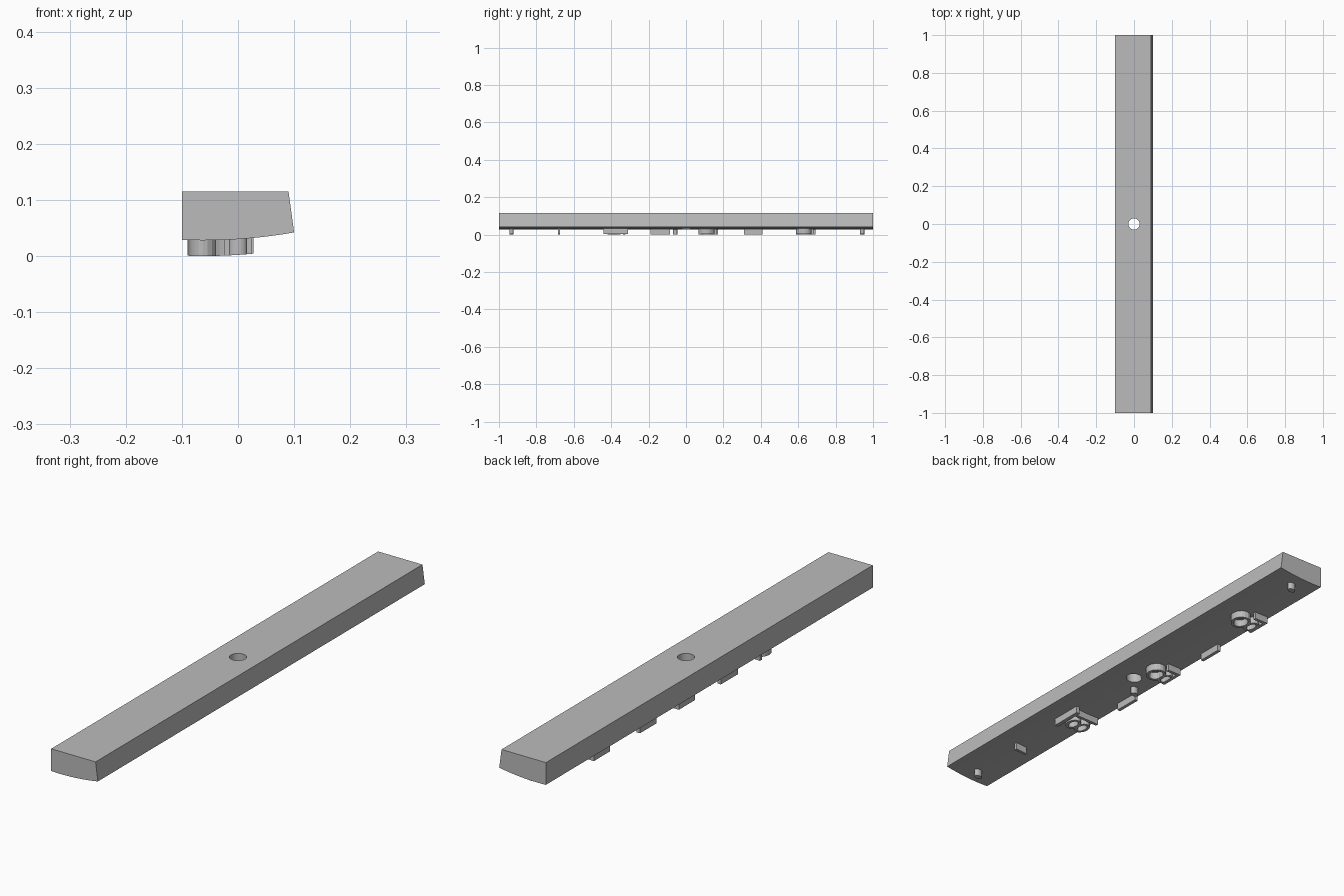
import bpy
import bmesh
from math import sin, cos, pi

if "Cube" in bpy.data.objects:
    bpy.data.objects.remove(bpy.data.objects["Cube"])

grey = bpy.data.materials.new("plain grey")
grey.use_nodes = True
grey.diffuse_color = (0.5, 0.5, 0.5, 1)
grey.node_tree.nodes["Principled BSDF"].inputs["Base Color"].default_value = (0.5, 0.5, 0.5, 1)


def underside(x):
    """Height of the gently curved underside."""
    return 0.028 + 0.014 * ((x + 0.06) / 0.16) ** 2


def finish(name, bm):
    bmesh.ops.recalc_face_normals(bm, faces=bm.faces)
    mesh = bpy.data.meshes.new(name)
    bm.to_mesh(mesh)
    bm.free()
    mesh.materials.append(grey)
    obj = bpy.data.objects.new(name, mesh)
    bpy.context.collection.objects.link(obj)
    return obj


def solid(name, outline):
    """Raised pad hanging from the underside, following its curve."""
    bm = bmesh.new()
    low = [bm.verts.new((x, y, underside(x) - 0.028)) for x, y in outline]
    high = [bm.verts.new((x, y, underside(x) + 0.004)) for x, y in outline]
    bm.faces.new(low)
    bm.faces.new(high)
    n = len(outline)
    for i in range(n):
        j = (i + 1) % n
        bm.faces.new((low[i], low[j], high[j], high[i]))
    return finish(name, bm)


def bar(name, x0, x1, y0, y1):
    return solid(name, [(x0, y0), (x1, y0), (x1, y1), (x0, y1)])


def ellipse(cx, cy, rx, ry, n=20):
    return [(cx + rx * cos(2 * pi * i / n), cy + ry * sin(2 * pi * i / n)) for i in range(n)]


def ring(name, cx, cy, rx, ry, wall=0.011, n=20):
    bm = bmesh.new()
    loops = []
    for inset, depth in ((0, 0.004), (0, -0.028), (wall, -0.028), (wall, 0.004)):
        loops.append([bm.verts.new((x, y, underside(x) + depth))
                      for x, y in ellipse(cx, cy, rx - inset, ry - inset, n)])
    for a, b in zip(loops, loops[1:] + loops[:1]):
        for i in range(n):
            j = (i + 1) % n
            bm.faces.new((a[i], a[j], b[j], b[i]))
    return finish(name, bm)


# Long body: end profile extruded along y
steps = 12
profile = [(-0.1, 0.115), (0.09, 0.115)]
profile += [(0.1 - 0.2 * i / steps, underside(0.1 - 0.2 * i / steps)) for i in range(steps + 1)]
bm = bmesh.new()
end = bm.faces.new([bm.verts.new((x, -1, z)) for x, z in profile])
moved = bmesh.ops.extrude_face_region(bm, geom=[end])["geom"]
bmesh.ops.translate(bm, vec=(0, 2, 0), verts=[v for v in moved if isinstance(v, bmesh.types.BMVert)])
if not end.is_valid or len(end.link_faces if hasattr(end, "link_faces") else []) == 0:
    bmesh.ops.holes_fill(bm, edges=[e for e in bm.edges if e.is_boundary])
body = finish("body", bm)

# Round through-hole in the middle
bpy.ops.mesh.primitive_cylinder_add(vertices=32, radius=0.03, depth=0.4)
cutter = bpy.context.object
cutter.name = "hole_cutter"
cutter.data.materials.append(grey)
cut = body.modifiers.new("hole", "BOOLEAN")
cut.operation = "DIFFERENCE"
cut.solver = "EXACT"
cut.object = cutter
bpy.context.view_layer.objects.active = body
bpy.ops.object.modifier_apply(modifier=cut.name)
bpy.data.objects.remove(cutter)
bpy.context.view_layer.objects.active = body
body.select_set(True)
bpy.ops.object.shade_smooth_by_angle()

# Small pegs on the underside
for place, x, y in (("front", 0, -0.933), ("middle", -0.05, -0.057), ("back", 0, 0.943)):
    solid(place + "_peg", ellipse(x, y, 0.016, 0.012))
bar("front_rib", -0.025, 0.025, -0.685, -0.673)

# Thin rails along the lower edge
for place, y0, y1 in (("front", -0.19, -0.085), ("back", 0.31, 0.41)):
    bar(place + "_rail", -0.09, -0.076, y0, y1)

# Front cluster: rail, cross rib and two rings
bar("front_cluster_rail", 0.014, 0.028, -0.44, -0.31)
bar("front_cluster_rib", -0.09, 0.014, -0.336, -0.324)
for i, x in enumerate((-0.018, -0.062)):
    ring("front_cluster_ring_%d" % i, x, -0.385, 0.026, 0.035)

# Middle and back clusters: pairs of rings with a side rib and a foot
for place, y, shift in (("middle", 0.11, -0.01), ("back", 0.63, 0)):
    ring(place + "_cluster_large_ring", -0.008 + shift, y, 0.036, 0.042)
    ring(place + "_cluster_small_ring", -0.06 + shift / 2, y, 0.025, 0.035)
    bar(place + "_cluster_rib", -0.085, -0.03, y + 0.05, y + 0.062)
    bar(place + "_cluster_foot", -0.09, -0.076, y - 0.035, y + 0.062)
